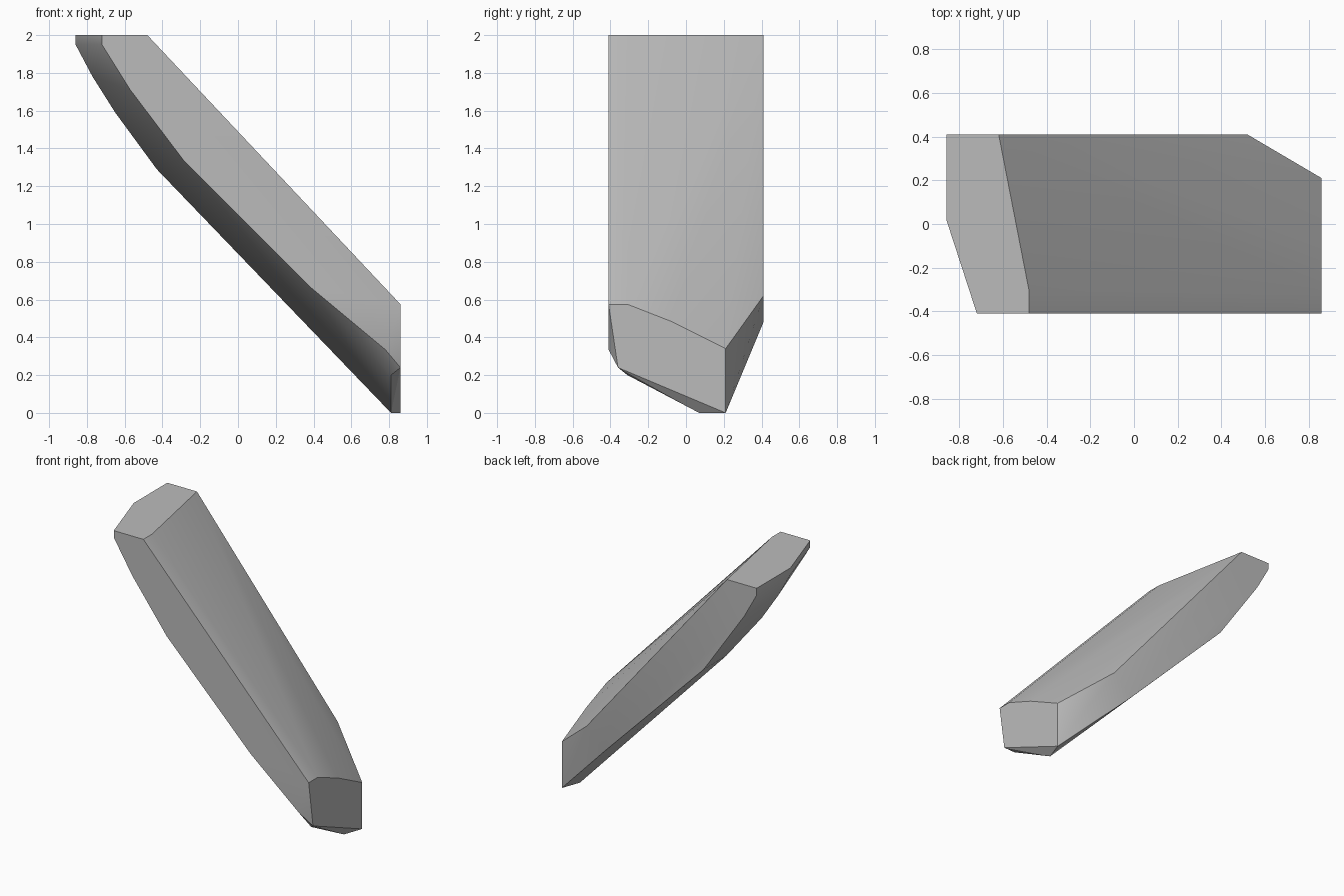
import bpy
import bmesh
import math

default_cube = bpy.data.objects.get("Cube")
if default_cube:
    bpy.data.objects.remove(default_cube, do_unlink=True)


def make_material(name, color):
    material = bpy.data.materials.new(name)
    material.use_nodes = True
    material.diffuse_color = color
    shader = next(n for n in material.node_tree.nodes if n.type == "BSDF_PRINCIPLED")
    shader.inputs["Base Color"].default_value = color
    return material


def hull_object(name, corners, material):
    """Wrap a faceted convex block around a set of corners."""
    bm = bmesh.new()
    for corner in corners:
        bm.verts.new(corner)
    bmesh.ops.convex_hull(bm, input=bm.verts[:])
    loose = [v for v in bm.verts if not v.link_faces]
    bmesh.ops.delete(bm, geom=loose, context="VERTS")
    bmesh.ops.dissolve_limit(bm, angle_limit=math.radians(0.5),
                             verts=bm.verts[:], edges=bm.edges[:])
    bmesh.ops.recalc_face_normals(bm, faces=bm.faces[:])
    mesh = bpy.data.meshes.new(name)
    bm.to_mesh(mesh)
    bm.free()
    obj = bpy.data.objects.new(name, mesh)
    bpy.context.collection.objects.link(obj)
    mesh.materials.append(material)
    return obj


FRONT, BACK, TOP, END = -0.41, 0.41, 2.0, 0.86

# flat cut at the upper end, as (x, y)
top_cut = [(-END, BACK), (-END, 0.02), (-0.72, FRONT),
           (-0.48, FRONT), (-0.48, -0.31), (-0.62, BACK)]

# flat cut at the lower end, as (y, z)
end_cut = [(FRONT, 0.575), (-0.31, 0.575), (-0.08, 0.485),
           (0.21, 0.34), (0.21, 0), (-0.36, 0.24)]

# lower edges of the front and back sides, as (x, z)
front_edge = [(-0.72, 1.95), (-0.57, 1.71), (-0.29, 1.34), (0.39, 0.66), (0.78, 0.335)]
back_edge = [(-END, 1.95), (-0.76, 1.77), (-0.43, 1.29), (0.37, 0.48), (0.52, 0.62)]

# ridge along the underside and the chamfer at its foot
underside = [(-END, 0.02, 1.95), (-0.77, 0.03, 1.78), (-0.65, 0.05, 1.59),
             (-0.43, 0.15, 1.29), (0.81, 0.07, 0), (0.81, -0.31, 0.2)]

corners = [(x, y, TOP) for x, y in top_cut]
corners += [(END, y, z) for y, z in end_cut]
corners += [(x, FRONT, z) for x, z in front_edge]
corners += [(x, BACK, z) for x, z in back_edge]
corners += underside

beam = hull_object("slanted_beam", corners, make_material("light grey", (0.5, 0.5, 0.5, 1)))

# soft shading on the curved underside, sharp outer edges
bpy.ops.object.select_all(action="DESELECT")
beam.select_set(True)
bpy.context.view_layer.objects.active = beam
bpy.ops.object.shade_smooth_by_angle(angle=math.radians(30))
